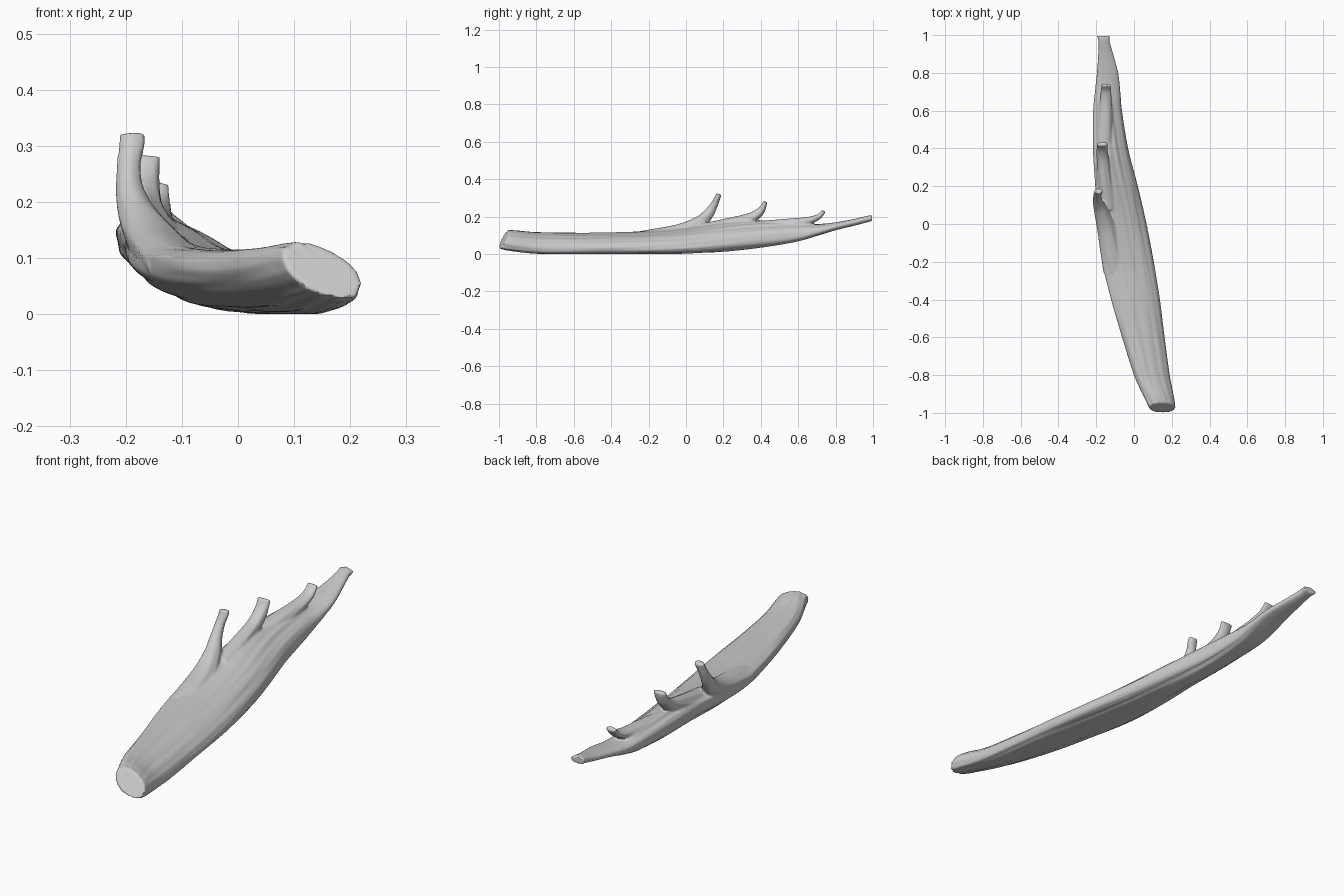
import bpy, bmesh, math
from mathutils import Vector, noise


def spline(rows, steps):
    """Catmull-Rom interpolation of rows of numbers."""
    out = []
    n = len(rows)
    for i in range(n - 1):
        p = [rows[max(0, min(n - 1, i + k))] for k in (-1, 0, 1, 2)]
        for s in range(steps):
            t = s / steps
            out.append([0.5 * (2*b + (c - a)*t + (2*a - 5*b + 4*c - d)*t*t
                               + (3*b - a - 3*c + d)*t**3) for a, b, c, d in zip(*p)])
    out.append(list(rows[-1]))
    return out


def loft(bm, rings):
    """Skin closed rings of points and cap both ends."""
    vs = [[bm.verts.new(p) for p in r] for r in rings]
    n = len(vs[0])
    for a, b in zip(vs, vs[1:]):
        for i in range(n):
            j = (i + 1) % n
            bm.faces.new((a[i], a[j], b[j], b[i]))
    bm.faces.new(vs[0][::-1])
    bm.faces.new(vs[-1])


def sgnpow(v, e):
    return math.copysign(abs(v) ** e, v)


bm = bmesh.new()
N = 72

# Main beam: y, left x, right x, bottom z, top z, sideways tilt, end slant
beam = [
    (-0.974, 0.080, 0.217, 0.030, 0.126, 0.50, 0.026),
    (-0.93, 0.060, 0.211, 0.020, 0.125, 0.50, 0.020),
    (-0.80, 0.000, 0.188, 0.004, 0.114, 0.48, 0.0),
    (-0.60, -0.062, 0.163, -0.001, 0.110, 0.45, 0.0),
    (-0.40, -0.120, 0.136, 0.001, 0.114, 0.45, 0.0),
    (-0.20, -0.170, 0.103, 0.003, 0.122, 0.48, 0.0),
    (0.00, -0.197, 0.065, 0.007, 0.140, 0.52, 0.0),
    (0.20, -0.205, 0.020, 0.018, 0.165, 0.52, 0.0),
    (0.40, -0.215, -0.030, 0.040, 0.175, 0.45, 0.0),
    (0.60, -0.216, -0.063, 0.070, 0.168, 0.35, 0.0),
    (0.70, -0.208, -0.072, 0.098, 0.160, 0.25, 0.0),
    (0.80, -0.197, -0.083, 0.128, 0.170, 0.15, 0.0),
    (0.90, -0.190, -0.110, 0.152, 0.187, 0.05, 0.0),
    (0.97, -0.189, -0.129, 0.170, 0.204, 0.0, 0.0),
    (0.995, -0.198, -0.127, 0.177, 0.205, 0.0, 0.0),
]
rings = []
for y, xl, xr, zb, zt, tilt, slant in spline(beam, 8):
    cx, cz, a, h = (xl + xr) / 2, (zb + zt) / 2, (xr - xl) / 2, (zt - zb) / 2
    b = h * math.sqrt(1 - tilt * tilt)
    ring = []
    for i in range(N):
        t = 2 * math.pi * i / N
        c, s = sgnpow(math.cos(t), 0.9), sgnpow(math.sin(t), 0.9)
        u = Vector((math.cos(t), math.sin(t), 0))
        # lengthwise grain: broad swells plus narrow grooves
        g = (1 + 0.10 * noise.noise(u * 2.8 + Vector((0, 0, y * 2)))
             + 0.09 * noise.noise(u * 6 + Vector((9, 4, y * 2.6))))
        # chipped rim at the cut end
        if y < -0.92:
            g += 0.07 * noise.noise(u * 4 + Vector((3, 7, y * 8)))
        ring.append((cx + a * c * (0.6 + g * 0.4), y + slant * s,
                     max(0, cz + (b * s - tilt * h * c) * g)))
    rings.append(ring)
loft(bm, rings)

# Tines: x, y, z, half width across x, half thickness
tines = [
    [(-0.105, -0.25, 0.085, 0.055, 0.035), (-0.142, -0.05, 0.120, 0.050, 0.036),
     (-0.174, 0.065, 0.162, 0.037, 0.037), (-0.192, 0.118, 0.212, 0.026, 0.028),
     (-0.195, 0.150, 0.262, 0.021, 0.020), (-0.189, 0.170, 0.305, 0.023, 0.015),
     (-0.189, 0.175, 0.321, 0.023, 0.015)],
    [(-0.140, 0.08, 0.120, 0.045, 0.040), (-0.158, 0.25, 0.160, 0.036, 0.036),
     (-0.165, 0.34, 0.190, 0.032, 0.028), (-0.168, 0.390, 0.221, 0.030, 0.023),
     (-0.168, 0.413, 0.252, 0.029, 0.016), (-0.168, 0.424, 0.281, 0.031, 0.010)],
    [(-0.155, 0.40, 0.135, 0.045, 0.042), (-0.152, 0.54, 0.158, 0.040, 0.031),
     (-0.150, 0.64, 0.175, 0.033, 0.022), (-0.148, 0.705, 0.197, 0.028, 0.015),
     (-0.148, 0.738, 0.230, 0.025, 0.010)],
]
for path in tines:
    pts = spline(path, 8)
    rings = []
    for i, (x, y, z, rx, rt) in enumerate(pts):
        d = Vector(pts[min(i + 1, len(pts) - 1)][:3]) - Vector(pts[max(i - 1, 0)][:3])
        d.normalize()
        side = Vector((1, 0, 0))
        side = (side - d * side.dot(d)).normalized()
        up = side.cross(d)
        ring = []
        for k in range(32):
            t = 2 * math.pi * k / 32
            g = 1 + 0.12 * noise.noise(Vector((2.5 * math.cos(t), 2.5 * math.sin(t), y * 3)))
            ring.append(Vector((x, y, z)) + side * rx * g * math.cos(t)
                        + up * rt * g * math.sin(t))
        rings.append(ring)
    loft(bm, rings)

bmesh.ops.recalc_face_normals(bm, faces=bm.faces)
me = bpy.data.meshes.new("antler")
bm.to_mesh(me)
bm.free()
antler = bpy.data.objects.new("antler", me)
bpy.context.collection.objects.link(antler)

# Fuse beam and tines into one skin, soften the joins
rm = antler.modifiers.new("fuse", 'REMESH')
rm.mode = 'VOXEL'
rm.voxel_size = 0.005
sm = antler.modifiers.new("soften", 'SMOOTH')
sm.factor = 0.5
sm.iterations = 5

bpy.context.view_layer.objects.active = antler
antler.select_set(True)
for m in ("fuse", "soften"):
    bpy.ops.object.modifier_apply(modifier=m)
bpy.ops.object.shade_smooth_by_angle(angle=math.radians(40))
